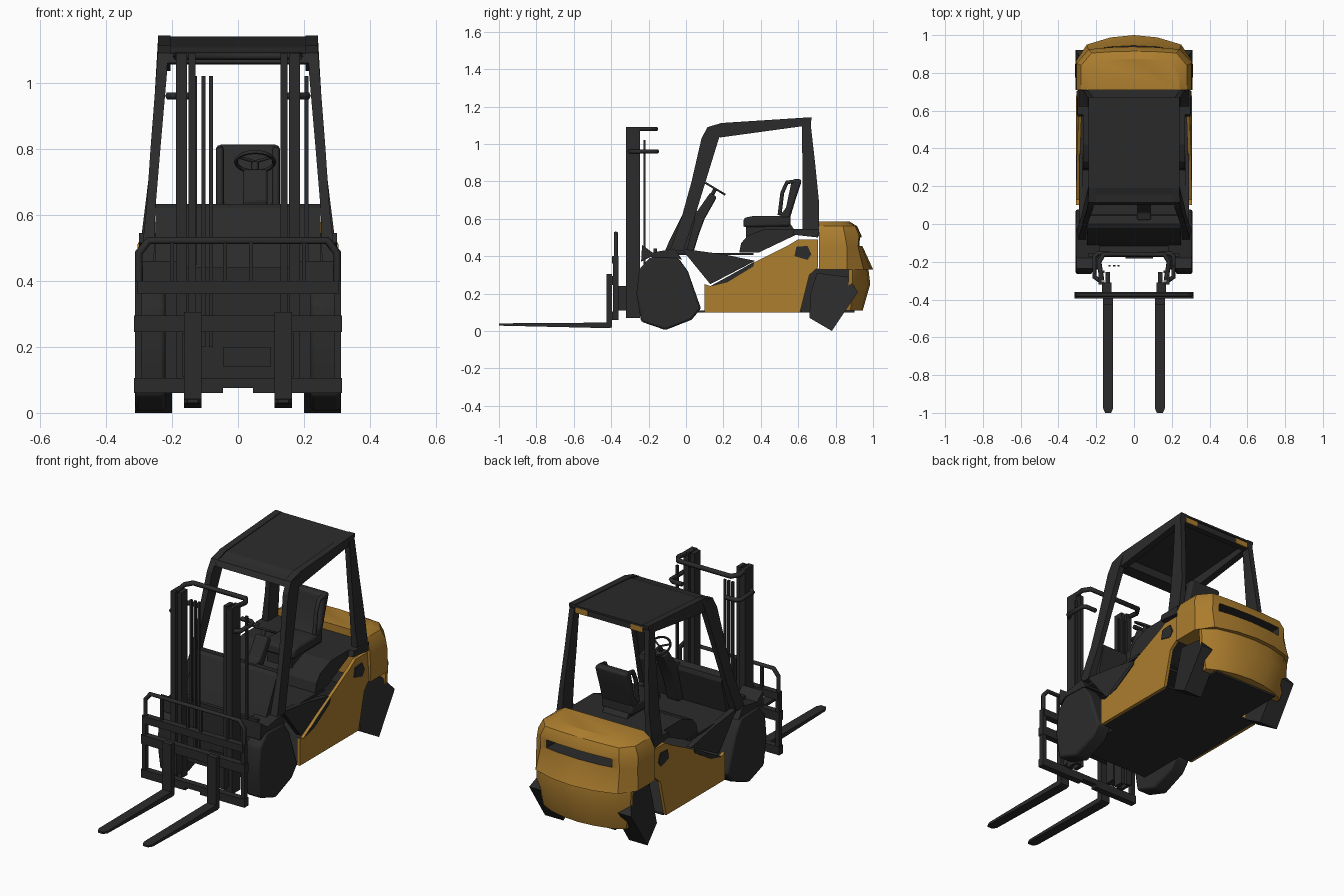
import bpy, bmesh, math
from mathutils import Vector

if "Cube" in bpy.data.objects:
    bpy.data.objects.remove(bpy.data.objects["Cube"])

def material(name, rgb):
    m = bpy.data.materials.new(name)
    m.diffuse_color = (*rgb, 1)
    m.use_nodes = True
    m.node_tree.nodes["Principled BSDF"].inputs["Base Color"].default_value = m.diffuse_color
    return m

DARK = material("charcoal", (0.024, 0.024, 0.024))
YELLOW = material("ochre yellow", (0.41, 0.205, 0.027))

def loft(name, rings, mat, smooth=None):
    """Skin a list of equal-length rings of 3D points, capped at both ends."""
    bm = bmesh.new()
    vs = [[bm.verts.new(p) for p in r] for r in rings]
    n = len(rings[0])
    for a, b in zip(vs, vs[1:]):
        for i in range(n):
            bm.faces.new((a[i], a[(i + 1) % n], b[(i + 1) % n], b[i]))
    bm.faces.new(vs[0])
    bm.faces.new(vs[-1])
    bmesh.ops.recalc_face_normals(bm, faces=bm.faces)
    me = bpy.data.meshes.new(name)
    bm.to_mesh(me)
    bm.free()
    me.materials.append(mat)
    ob = bpy.data.objects.new(name, me)
    bpy.context.collection.objects.link(ob)
    if smooth:
        shade(ob, smooth)
    return ob

def shade(ob, deg):
    bpy.ops.object.select_all(action='DESELECT')
    ob.select_set(True)
    bpy.context.view_layer.objects.active = ob
    bpy.ops.object.shade_smooth_by_angle(angle=math.radians(deg))

def prism(name, pts, x0, x1, mat=DARK, bevel=0):
    """Side profile of (y, z) points extruded from x0 to x1."""
    ob = loft(name, [[(x, y, z) for y, z in pts] for x in (x0, x1)], mat)
    if bevel:
        b = ob.modifiers.new("bevel", 'BEVEL')
        b.width, b.segments = bevel, 2
        shade(ob, 40)
    return ob

def box(name, x0, x1, y0, y1, z0, z1, mat=DARK):
    return prism(name, [(y0, z0), (y1, z0), (y1, z1), (y0, z1)], x0, x1, mat)

def tube(name, pts, r):
    cu = bpy.data.curves.new(name, 'CURVE')
    cu.dimensions = '3D'
    cu.bevel_depth, cu.bevel_resolution, cu.use_fill_caps = r, 1, True
    sp = cu.splines.new('POLY')
    sp.points.add(len(pts) - 1)
    for p, c in zip(sp.points, pts):
        p.co = (*c, 1)
    cu.materials.append(DARK)
    ob = bpy.data.objects.new(name, cu)
    bpy.context.collection.objects.link(ob)
    bpy.ops.object.select_all(action='DESELECT')
    ob.select_set(True)
    bpy.context.view_layer.objects.active = ob
    bpy.ops.object.convert(target='MESH')
    return ob

def post(name, s, sections):
    """Post from sections (z, y0, y1, x0, x1)."""
    loft(name, [[(s * a, y0, z), (s * b, y0, z), (s * b, y1, z), (s * a, y1, z)]
                for z, y0, y1, a, b in sections], DARK)

def back_ring(z, y0, w, yc, wb, yb, tip):
    """Plan outline of the counterweight at one height."""
    half = [(w, y0), (w, yc), (wb, yb), (wb * 0.5, yb + (tip - yb) * 0.75)]
    return ([(x, y, z) for x, y in half] + [(0, tip, z)]
            + [(-x, y, z) for x, y in reversed(half)])

# parts repeated on both sides
for s, side in ((1, "right"), (-1, "left")):
    # wheels, the rear ones splayed towards the ground
    prism(f"front_wheel_{side}", [(-.265, .2), (-.25, .33), (-.19, .395), (-.04, .39), (.01, .32),
          (.08, .12), (.03, .06), (-.11, .005), (-.24, .05)], s * .22, s * .31, bevel=.012)
    rear = [(.70, .31, .265), (.86, .29, .268), (.92, .21, .31), (.78, 0, .312), (.66, .07, .285),
            (.665, .2, .262)]
    loft(f"rear_wheel_{side}", [[(s * .2, y, z) for y, z, x in rear],
                                [(s * x, y, z) for y, z, x in rear]], DARK)
    prism(f"front_fender_{side}", [(-.24, .37), (-.235, .46), (-.18, .42), (-.06, .44),
          (-.02, .38), (-.05, .39), (-.19, .395)], s * .18, s * .305)
    # body sides, leaning in at the top
    panel = [(.1, .1), (.1, .25), (.13, .24), (.37, .37), (.55, .46), (.6, .49),
             (.705, .49), (.705, .34), (.66, .3), (.61, .1)]
    loft(f"side_panel_{side}", [[(s * (x - max(0, z - .3) * .07), y, z) for y, z in panel]
                                for x in (.29, .307)], YELLOW)
    prism(f"step_panel_{side}", [(-.025, .44), (.13, .25), (.37, .375), (.2, .41)], s * .26, s * .292)
    prism(f"step_trim_{side}", [(.13, .238), (.22, .26), (.36, .345), (.365, .37)], s * .303, s * .308)
    prism(f"side_vent_{side}", [(.58, .4), (.59, .45), (.65, .455), (.67, .41), (.65, .38)],
          s * .297, s * .303)
    prism(f"post_base_{side}", [(.57, .515), (.58, .545), (.71, .545), (.705, .5)], s * .22, s * .3)
    # overhead guard posts and side rails
    post(f"front_post_{side}", s, [(.43, -.085, -.015, .255, .298), (.62, -.02, .05, .25, .277),
         (.8, .03, .105, .235, .265), (1.03, .083, .176, .215, .247), (1.09, .115, .2, .213, .243)])
    post(f"rear_post_{side}", s, [(.53, .622, .712, .255, .293), (.7, .622, .71, .245, .272),
         (.9, .622, .69, .228, .256), (1.12, .62, .665, .213, .243)])
    prism(f"roof_rail_{side}", [(.1, 1.06), (.115, 1.09), (.19, 1.112), (.672, 1.143), (.672, 1.132),
          (.66, 1.1), (.185, 1.035)], s * .205, s * .242)
    box(f"roof_lamp_{side}", s * .13, s * .205, .66, .669, 1.098, 1.128, YELLOW)
    # mast rails: outer channel, inner rail, holders
    box(f"mast_web_{side}", s * .172, s * .187, -.32, -.245, .07, 1.09)
    for y0 in (-.32, -.26):
        box(f"mast_flange_{side}", s * .155, s * .173, y0, y0 + .015, .07, 1.09)
    box(f"mast_inner_rail_{side}", s * .128, s * .15, -.31, -.255, .07, 1.09)
    tube(f"mast_hook_{side}", [(s * .18, -.3, .96), (s * .21, -.28, .96), (s * .21, -.17, .96),
         (s * .19, -.155, .96), (s * .13, -.155, .96)], .012)
    box(f"carriage_roller_{side}", s * .12, s * .17, -.365, -.31, .11, .24)
    # forks with tapered tips
    x = s * .137
    loft(f"fork_tine_{side}", [[(x - w, y, z0), (x + w, y, z0), (x + w, y, z1), (x - w, y, z1)]
         for y, w, z0, z1 in ((-1, .016, .03, .04), (-.975, .027, .028, .041), (-.41, .027, .015, .045))],
         DARK)
    prism(f"fork_shank_{side}", [(-.425, .03), (-.41, .015), (-.395, .02), (-.395, .305),
          (-.425, .305)], x - .027, x + .027)
    box(f"backrest_side_{side}", s * .29, s * .312, -.39, -.362, .06, .4)
    for bx in (.04, .2):
        box(f"backrest_bar_{side}", s * bx - .006, s * bx + .006, -.382, -.368, .39, .525)
    # seat bolsters
    tube(f"seat_bolster_{side}", [(.03 + s * .085, .5, .62), (.03 + s * .085, .515, .74),
         (.03 + s * .085, .54, .795), (.03 + s * .085, .59, .8)], .012)

# carriage cross bars and load backrest
box("carriage_top_bar", -.305, .305, -.395, -.36, .36, .4)
box("carriage_mid_bar", -.315, .315, -.395, -.36, .245, .295)
for x0, x1, z0 in ((-.315, -.045, .06), (-.045, .045, .075), (.045, .315, .06)):
    box("carriage_bottom_bar", x0, x1, -.395, -.36, z0, .105)
tube("backrest_frame", [(-.3, -.375, .38), (-.3, -.375, .485), (-.27, -.375, .522),
     (.27, -.375, .522), (.3, -.375, .485), (.3, -.375, .38)], .012)

# mast bow and hoses
tube("mast_bow", [(-.17, -.3, 1.08), (-.185, -.2, 1.08), (-.16, -.16, 1.08), (.16, -.16, 1.08),
     (.185, -.2, 1.08), (.17, -.3, 1.08)], .013)
for hx, z0 in ((-.105, .2), (-.082, .2), (.208, .45), (-.13, .45)):
    box("mast_hose", hx - .006, hx + .006, -.226, -.216, z0, 1.02)

# chassis shell
box("underbody", -.295, .295, .1, .62, .1, .11)
box("underbody_front", -.22, .22, -.17, .1, .1, .11)
box("rear_axle_body", -.2, .2, .6, .9, .1, .335)
box("front_bulkhead", -.24, .24, -.175, -.155, .1, .44)
box("bulkhead_plate", -.045, .1, -.182, -.174, .14, .2)
box("floor", -.275, .275, -.16, .36, .405, .418)
prism("dashboard", [(-.12, .41), (-.09, .48), (-.02, .62), (0, .632), (.045, .625), (.05, .6),
      (.0, .41)], -.25, .25)
prism("engine_hood", [(.285, .42), (.295, .47), (.33, .51), (.42, .545), (.72, .545), (.72, .505),
      (.6, .52), (.39, .42)], -.27, .27)

# counterweight with a slot across the back
weight = loft("counterweight", [back_ring(.33, .71, .31, .86, .25, .95, 1.0),
              back_ring(.45, .71, .308, .86, .24, .92, .945),
              back_ring(.51, .71, .304, .85, .24, .925, .938),
              back_ring(.56, .71, .28, .84, .225, .905, .915),
              back_ring(.585, .71, .24, .81, .19, .86, .875)], YELLOW)
cutter = box("slot_cutter", -.2, .2, .81, 1.1, .455, .5)
cut = weight.modifiers.new("slot", 'BOOLEAN')
cut.operation, cut.object, cut.solver = 'DIFFERENCE', cutter, 'EXACT'
cut.material_mode = 'TRANSFER'
bpy.ops.object.select_all(action='DESELECT')
weight.select_set(True)
bpy.context.view_layer.objects.active = weight
bpy.ops.object.modifier_apply(modifier="slot")
bpy.data.objects.remove(cutter)
shade(weight, 30)
loft("counterweight_skirt", [back_ring(.11, .85, .25, .88, .18, .915, .945),
     back_ring(.25, .87, .285, .89, .225, .945, .985),
     back_ring(.335, .87, .29, .89, .225, .94, .975)], YELLOW, 30)

# overhead guard roof
prism("roof_panel", [(.115, 1.08), (.19, 1.107), (.672, 1.14), (.672, 1.13), (.19, 1.095),
      (.12, 1.065)], -.22, .22)
box("roof_rear_header", -.22, .22, .63, .664, 1.097, 1.135)
prism("roof_front_header", [(.1, 1.06), (.115, 1.088), (.19, 1.1), (.18, 1.055)], -.22, .22)

# seat
prism("seat_base", [(.32, .5), (.32, .56), (.56, .57), (.58, .54)], -.045, .105)
prism("seat_cushion", [(.305, .555), (.31, .605), (.36, .615), (.48, .615), (.56, .62), (.56, .56)],
      -.065, .125, bevel=.012)
prism("seat_back", [(.49, .6), (.535, .66), (.56, .78), (.57, .812), (.617, .812), (.615, .79),
      (.585, .7), (.555, .6)], -.065, .125, bevel=.012)

# steering
prism("steering_column", [(.0, .42), (.0, .54), (.02, .63), (.06, .64), (.13, .74), (.165, .715),
      (.1, .6), (.07, .52), (.04, .42)], .015, .09, bevel=.008)
tube("steering_shaft", [(.052, .13, .71), (.052, .155, .757)], .012)
bpy.ops.mesh.primitive_torus_add(major_segments=20, minor_segments=6, major_radius=.058,
                                 minor_radius=.006, location=(.052, .157, .76),
                                 rotation=(math.radians(-31), 0, 0))
wheel = bpy.context.object
wheel.name = "steering_wheel"
wheel.data.materials.append(DARK)
shade(wheel, 60)
for a in (90, 210, 330):
    d = Vector((math.cos(math.radians(a)), math.sin(math.radians(a)), 0)) * .058
    d.rotate(wheel.rotation_euler)
    tube("steering_spoke", [(.052, .157, .76), (.052 + d.x, .157 + d.y, .76 + d.z)], .005)
